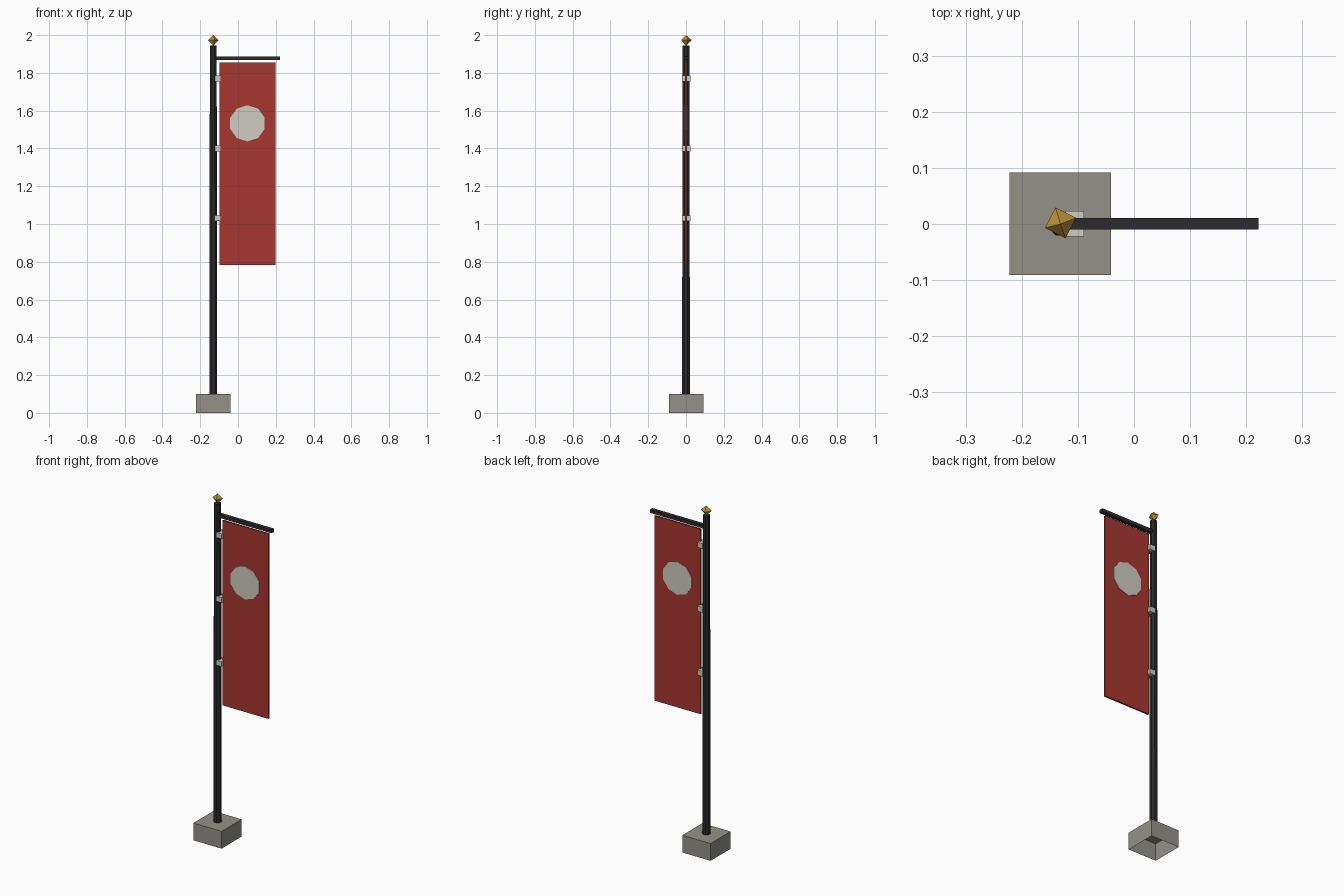
import bpy, bmesh, math
from mathutils import Matrix

if "Cube" in bpy.data.objects:
    bpy.data.objects.remove(bpy.data.objects["Cube"])

POLE_X = -0.131


def material(name, rgb):
    lin = [((c / 255 + 0.055) / 1.055) ** 2.4 for c in rgb]
    m = bpy.data.materials.new(name)
    m.diffuse_color = (*lin, 1)
    m.use_nodes = True
    m.node_tree.nodes["Principled BSDF"].inputs["Base Color"].default_value = m.diffuse_color
    return m


STONE = material("stone grey", (147, 145, 137))
BLACK = material("black metal", (43, 43, 46))
RED = material("red cloth", (167, 54, 48))
PALE = material("pale grey", (208, 204, 194))
GOLD = material("gold", (186, 146, 56))


def finish(name, bm, mat):
    bmesh.ops.recalc_face_normals(bm, faces=bm.faces)
    me = bpy.data.meshes.new(name)
    bm.to_mesh(me)
    bm.free()
    me.materials.append(mat)
    ob = bpy.data.objects.new(name, me)
    bpy.context.collection.objects.link(ob)
    return ob


def box(name, lo, hi, mat, open_bottom=False):
    bm = bmesh.new()
    bmesh.ops.create_cube(bm, size=1)
    for v in bm.verts:
        v.co = [(a + b) / 2 + c * (b - a) for a, b, c in zip(lo, hi, v.co)]
    if open_bottom:
        bm.normal_update()
        bmesh.ops.delete(bm, geom=[f for f in bm.faces if f.normal.z < -0.9],
                         context='FACES_ONLY')
    return finish(name, bm, mat)


def cone(name, sides, r1, r2, depth, matrix, mat):
    bm = bmesh.new()
    bmesh.ops.create_cone(bm, cap_ends=True, segments=sides, radius1=r1,
                          radius2=r2, depth=depth, matrix=matrix)
    return finish(name, bm, mat)


# Hollow stone foot, open underneath
box("base", (-0.222, -0.091, 0), (-0.041, 0.092, 0.1), STONE, True)

# Slightly tapered pole
cone("pole", 8, 0.0225, 0.0195, 1.85,
     Matrix.Translation((POLE_X, 0, 1.02)) @ Matrix.Rotation(math.pi / 8, 4, 'Z'), BLACK)

# Octahedral finial
bm = bmesh.new()
ring = [bm.verts.new((POLE_X + 0.029 * math.cos(a), 0.002 + 0.029 * math.sin(a), 1.974))
        for a in [math.radians(18 + 90 * i) for i in range(4)]]
tips = [bm.verts.new((POLE_X, 0, z)) for z in (1.943, 2.0)]
for tip in tips:
    for i in range(4):
        bm.faces.new((ring[i], ring[(i + 1) % 4], tip))
finish("finial", bm, GOLD)

# Cross arm and hanging banner
box("arm", (POLE_X, -0.01, 1.867), (0.222, 0.011, 1.887), BLACK)
box("banner", (-0.097, -0.005, 0.783), (0.198, 0.005, 1.855), RED)

# Ten-sided emblem disc showing on both faces
cone("emblem_disc", 10, 0.096, 0.096, 0.016,
     Matrix.Translation((0.05, 0, 1.533)) @ Matrix.Rotation(math.pi / 2, 4, 'X'), PALE)

# Clips joining banner to pole
for i, z in enumerate((1.03, 1.4, 1.77)):
    box(f"clip_{i + 1}", (-0.122, -0.022, z - 0.015), (-0.089, 0.023, z + 0.015), PALE)
